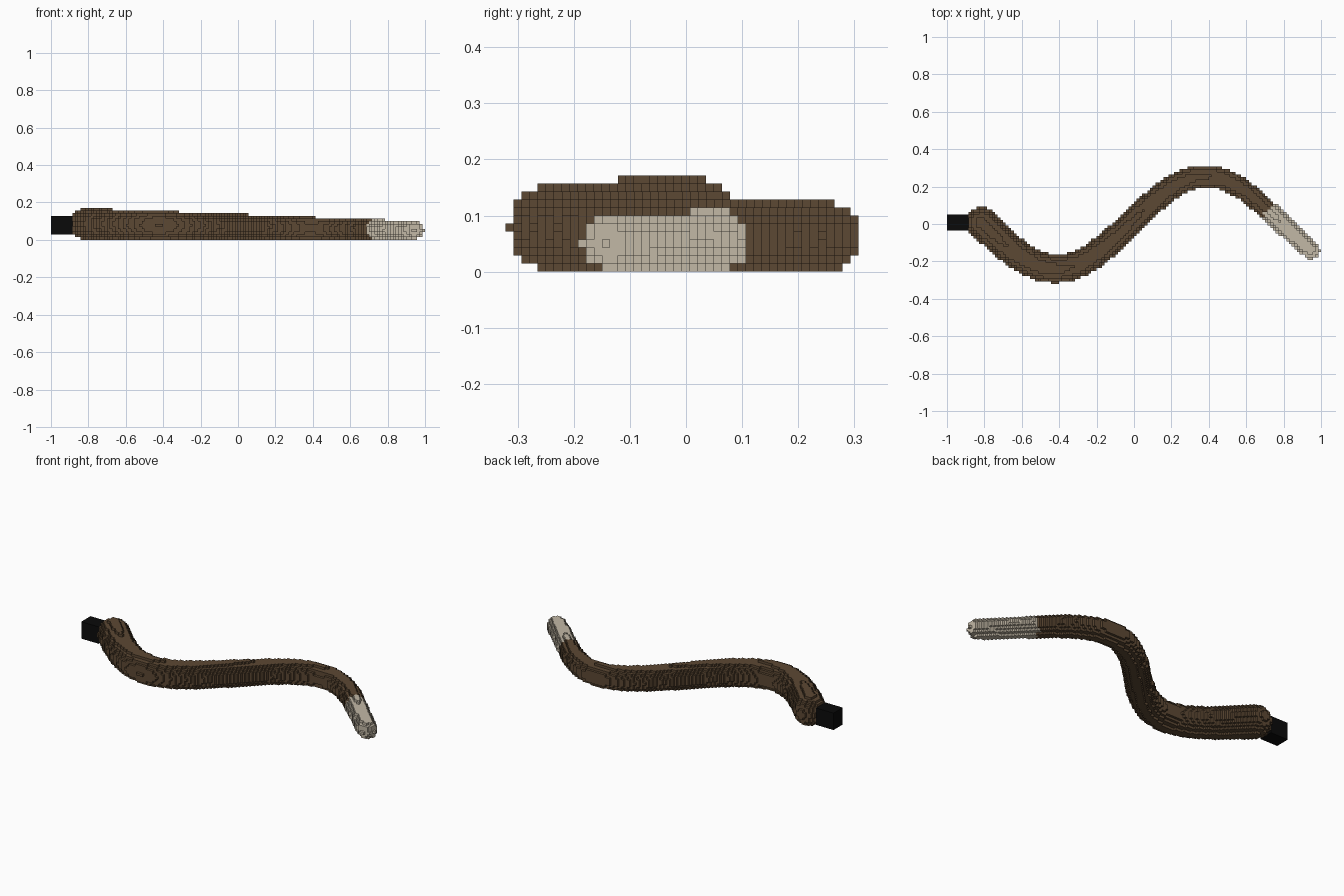
import bpy, bmesh, math
from mathutils import Vector

cube = bpy.data.objects.get("Cube")
if cube:
    bpy.data.objects.remove(cube, do_unlink=True)

S = 2 / 140  # edge of one small block


def material(name, color):
    m = bpy.data.materials.new(name)
    m.use_nodes = True
    m.diffuse_color = color
    m.node_tree.nodes["Principled BSDF"].inputs["Base Color"].default_value = color
    return m


BROWN = material("brown hide", (0.107, 0.065, 0.033, 1))
PALE = material("pale bone", (0.54, 0.48, 0.38, 1))
BLACK = material("black", (0.003, 0.003, 0.003, 1))

cells = {}  # block position -> part name


def center(cell):
    i, j, k = cell
    return Vector((i + 0.5, j, k))


def ball(c, r, part):
    lo = [math.floor(v - r) - 1 for v in c]
    hi = [math.ceil(v + r) + 1 for v in c]
    for i in range(lo[0], hi[0] + 1):
        for j in range(lo[1], hi[1] + 1):
            for k in range(max(0, lo[2]), hi[2] + 1):
                if (center((i, j, k)) - c).length_squared <= r * r:
                    cells[(i, j, k)] = part


# Square end block on the right side
for i in range(-70, -62):
    for j in range(-2, 4):
        for k in range(2, 9):
            cells[(i, j, k)] = "end_block"

# Tapering body swept along a wave, with the pale tail tip last
START, END, TIP = -0.815, 0.945, 0.725
STEPS = 260
for n in range(STEPS + 1):
    x = START + (END - START) * n / STEPS
    y = 0.5 + 17.3 * math.sin(math.pi * (x + 0.015) / 0.8)
    height = 9 - 2.74 * (x - 0.04)
    c = Vector((x / S, y, height / 2 - 0.1))
    ball(c, height / 2 + 0.15, "tail_tip" if x >= TIP else "wavy_body")

# Keep the square block's visible outer part intact
for cell in [c for c in cells if c[0] < -63]:
    cells[cell] = "end_block"


def build(part, mat):
    """Skin the exposed sides of every block in one part."""
    bm = bmesh.new()
    verts = {}

    def vert(p):
        key = tuple(round(2 * v) for v in p)
        if key not in verts:
            verts[key] = bm.verts.new((p.x * S, p.y * S, (p.z + 0.5) * S))
        return verts[key]

    for cell, owner in cells.items():
        if owner != part:
            continue
        for axis in range(3):
            for sign in (-1, 1):
                near = list(cell)
                near[axis] += sign
                if tuple(near) in cells:
                    continue
                n, u, v = Vector(), Vector(), Vector()
                n[axis] = sign / 2
                u[(axis + 1) % 3] = 0.5
                v[(axis + 2) % 3] = sign / 2
                mid = center(cell) + n
                bm.faces.new([vert(mid + a * u + b * v)
                              for a, b in ((-1, -1), (1, -1), (1, 1), (-1, 1))])
    mesh = bpy.data.meshes.new(part)
    bm.to_mesh(mesh)
    bm.free()
    mesh.materials.append(mat)
    bpy.context.scene.collection.objects.link(bpy.data.objects.new(part, mesh))


build("wavy_body", BROWN)
build("tail_tip", PALE)
build("end_block", BLACK)
